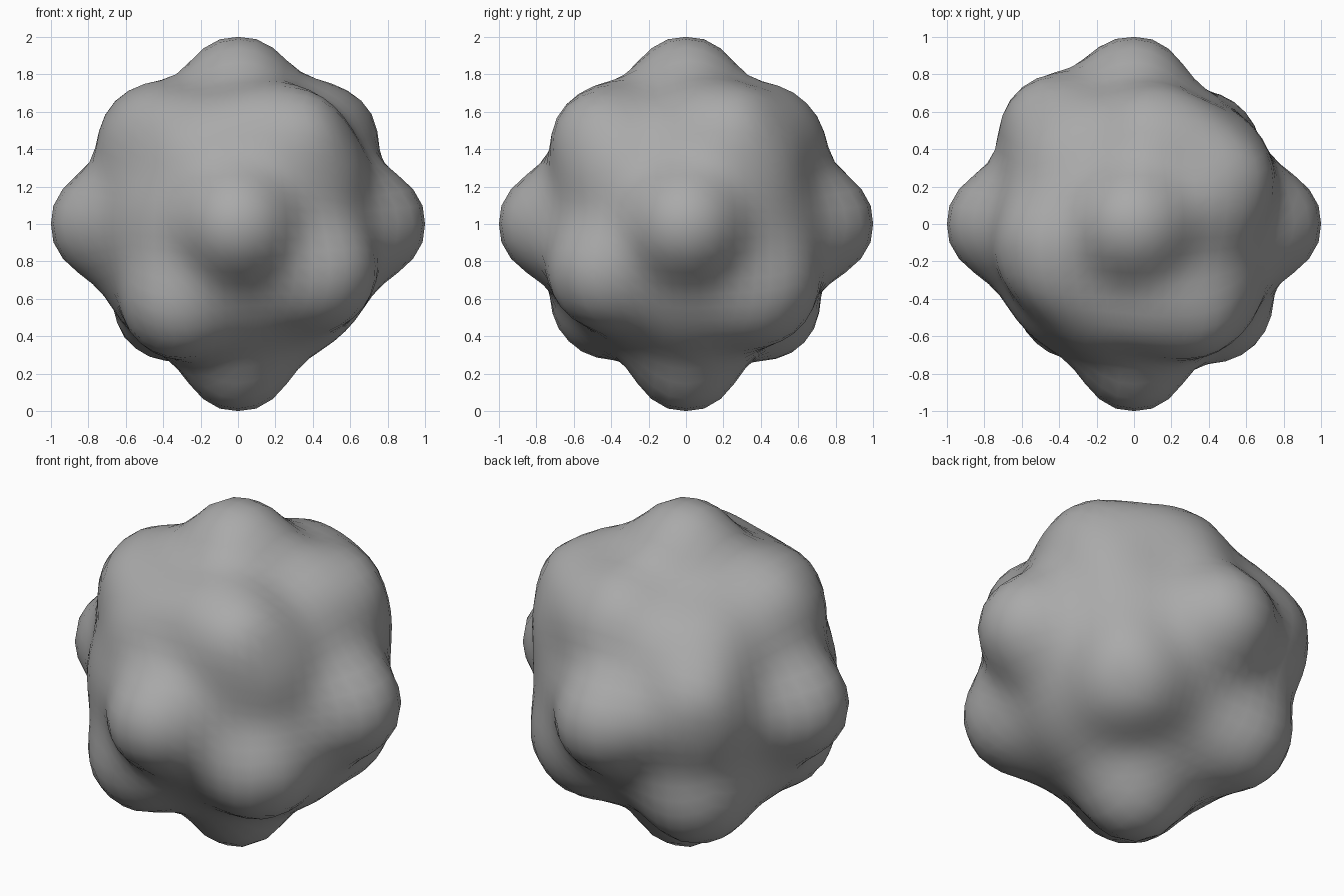
import bpy
import bmesh
import math
from mathutils import Vector

cube = bpy.data.objects.get("Cube")
if cube:
    bpy.data.objects.remove(cube, do_unlink=True)

BASE = 0.78
SEGMENTS = 16

# Rounded spikes on the six axes: (direction, height, angular width)
bumps = []
for axis in range(3):
    for sign in (-1, 1):
        d = Vector((0, 0, 0))
        d[axis] = sign
        bumps.append((d, 0.22, 19.5))

# Broad lumps between the spikes
for direction, height in [((-0.6, 0.7, 0.08), 0.14), ((0.62, -0.62, -0.36), 0.18),
                          ((-0.63, -0.2, 0.64), 0.15), ((0.58, 0.17, 0.68), 0.12),
                          ((0.66, 0.46, 0.52), 0.11), ((0.17, 0.66, 0.66), 0.14),
                          ((-0.52, 0.6, -0.62), 0.21), ((-0.45, -0.6, -0.6), 0.18),
                          ((0.28, -0.58, 0.66), 0.13)]:
    bumps.append((Vector(direction).normalized(), height, 20.5))

# Low swells that fill the remaining hollows
for direction, height in [((0.52, 0.58, -0.5), 0.14), ((0.55, -0.55, 0.45), 0.1),
                          ((-0.5, 0.65, 0.45), 0.09), ((-0.6, 0.25, 0.6), 0.04),
                          ((-0.3, -0.6, 0.6), 0.08), ((-1, -1, 0), 0.03),
                          ((1, 0, -1), 0.03), ((1, 1, 0), 0.03),
                          ((-1, 0, -1), 0.03)]:
    bumps.append((Vector(direction).normalized(), height, 21))


def radius(d):
    total = BASE
    for center, height, width in bumps:
        angle = math.degrees(d.angle(center))
        total += height * math.exp(-(angle / width) ** 2.6)
    return total


# Evenly divided cube, rounded and pushed out along each direction
bm = bmesh.new()
bmesh.ops.create_cube(bm, size=2)
bmesh.ops.subdivide_edges(bm, edges=bm.edges[:], cuts=SEGMENTS - 1,
                          use_grid_fill=True)
for v in bm.verts:
    d = Vector([math.tan(c * math.pi / 4) for c in v.co]).normalized()
    v.co = d * radius(d) + Vector((0, 0, 1))
for f in bm.faces:
    f.smooth = True

mesh = bpy.data.meshes.new("lumpy_rock")
bm.to_mesh(mesh)
bm.free()
rock = bpy.data.objects.new("lumpy_rock", mesh)
bpy.context.collection.objects.link(rock)

# Plain grey stone
stone = bpy.data.materials.new("stone_grey")
stone.use_nodes = True
colour = (0.4, 0.4, 0.4, 1)
stone.diffuse_color = colour
stone.node_tree.nodes["Principled BSDF"].inputs["Base Color"].default_value = colour
mesh.materials.append(stone)
